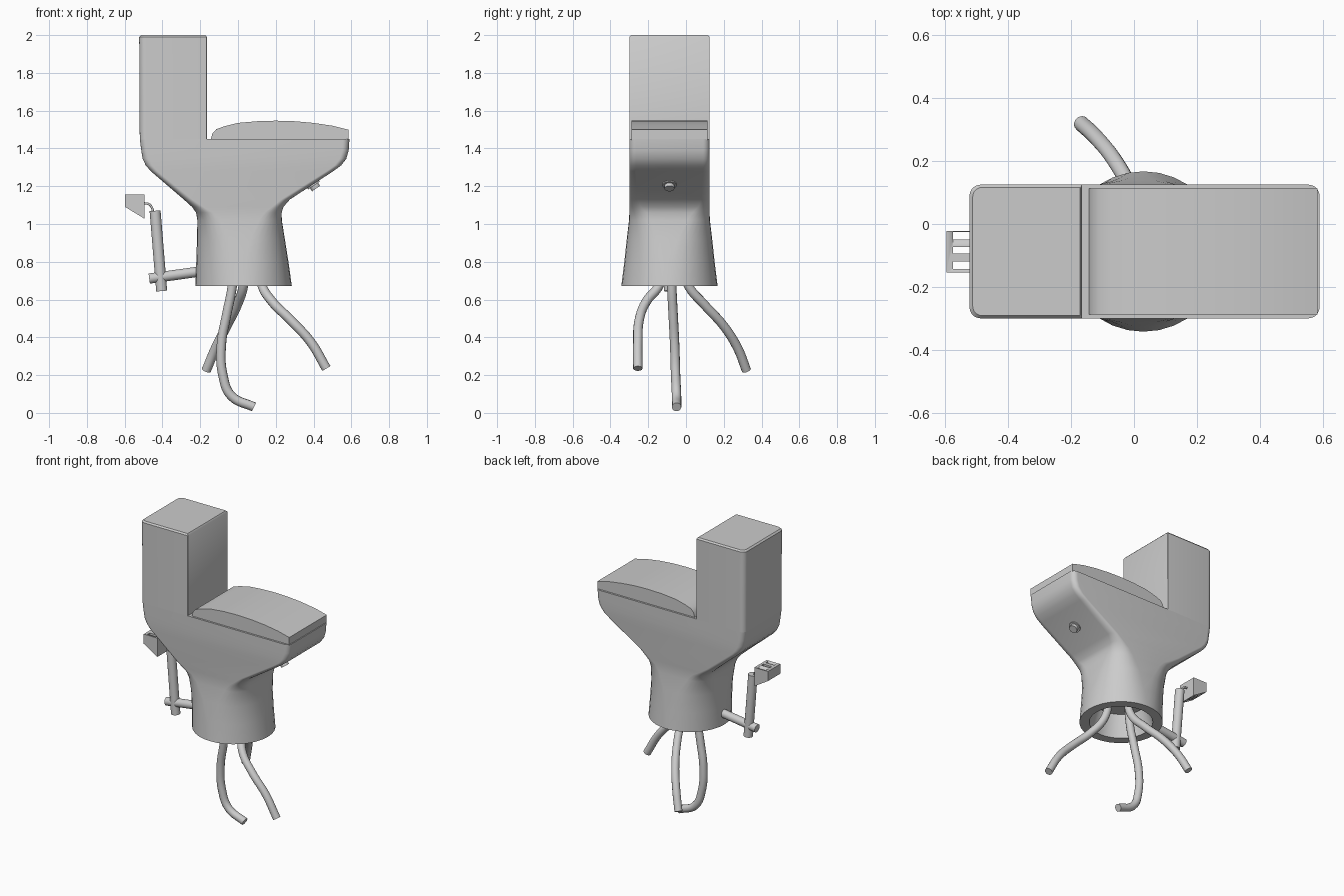
import bpy, bmesh, math
from mathutils import Vector

if "Cube" in bpy.data.objects:
    bpy.data.objects.remove(bpy.data.objects["Cube"])

CY = -0.0875          # mid-plane of the body
grey = bpy.data.materials.new("plain grey")
grey.diffuse_color = (0.6, 0.6, 0.6, 1)
grey.use_nodes = True
grey.node_tree.nodes["Principled BSDF"].inputs["Base Color"].default_value = grey.diffuse_color


def finish(obj, angle=35):
    obj.data.materials.clear()
    obj.data.materials.append(grey)
    bpy.ops.object.select_all(action='DESELECT')
    obj.select_set(True)
    bpy.context.view_layer.objects.active = obj
    bpy.ops.object.shade_smooth_by_angle(angle=math.radians(angle))
    return obj


def from_bmesh(name, bm, angle=35):
    bmesh.ops.recalc_face_normals(bm, faces=bm.faces[:])
    me = bpy.data.meshes.new(name)
    bm.to_mesh(me)
    bm.free()
    obj = bpy.data.objects.new(name, me)
    bpy.context.collection.objects.link(obj)
    return finish(obj, angle)


def ring(z, x0, x1, hy, r_back, r_front, n=8):
    """Rounded rectangle with separate back (-x) and front (+x) corner radii."""
    pts = []
    corners = [(x1, 1, r_front, 0), (x0, 1, r_back, 90),
               (x0, -1, r_back, 180), (x1, -1, r_front, 270)]
    for x, sy, r, start in corners:
        cx = x - r if x == x1 else x + r
        cy = CY + sy * (hy - r)
        for i in range(n + 1):
            a = math.radians(start + 90 * i / n)
            pts.append((cx + r * math.cos(a), cy + r * math.sin(a), z))
    return pts


def loft(name, rings, angle=35):
    bm = bmesh.new()
    rows = [[bm.verts.new(p) for p in r] for r in rings]
    n = len(rows[0])
    for a, b in zip(rows, rows[1:]):
        for i in range(n):
            j = (i + 1) % n
            bm.faces.new((a[i], a[j], b[j], b[i]))
    bm.faces.new(rows[0][::-1])
    bm.faces.new(rows[-1])
    bmesh.ops.remove_doubles(bm, verts=bm.verts[:], dist=1e-5)
    return from_bmesh(name, bm, angle)


def extrude_xz(name, pts, y0, y1, angle=35):
    bm = bmesh.new()
    f = bm.faces.new([bm.verts.new((x, y0, z)) for x, z in pts])
    ext = bmesh.ops.extrude_face_region(bm, geom=[f])
    vs = [v for v in ext["geom"] if isinstance(v, bmesh.types.BMVert)]
    bmesh.ops.translate(bm, verts=vs, vec=(0, y1 - y0, 0))
    return from_bmesh(name, bm, angle)


def rod(name, a, b, r, sides=24):
    a, b = Vector(a), Vector(b)
    bpy.ops.mesh.primitive_cylinder_add(vertices=sides, radius=r, depth=(b - a).length,
                                        location=(a + b) / 2)
    obj = bpy.context.object
    obj.name = name
    obj.rotation_euler = (b - a).to_track_quat('Z', 'Y').to_euler()
    return finish(obj)


def hose(name, pts, r):
    cu = bpy.data.curves.new(name, 'CURVE')
    cu.dimensions = '3D'
    cu.bevel_depth = r
    cu.bevel_resolution = 4
    cu.use_fill_caps = True
    cu.resolution_u = 8
    sp = cu.splines.new('BEZIER')
    sp.bezier_points.add(len(pts) - 1)
    for bp, p in zip(sp.bezier_points, pts):
        bp.co = p
        bp.handle_left_type = bp.handle_right_type = 'AUTO'
    obj = bpy.data.objects.new(name, cu)
    bpy.context.collection.objects.link(obj)
    bpy.ops.object.select_all(action='DESELECT')
    obj.select_set(True)
    bpy.context.view_layer.objects.active = obj
    bpy.ops.object.convert(target='MESH')
    return finish(bpy.context.object)


# bowl body: hollow round foot that lofts into a wide box
sections = [
    (0.82, -0.13, 0.19, 0.16, 0.16),       # ceiling of the recess
    (0.672, -0.165, 0.225, 0.195, 0.195),  # inner rim
    (0.672, -0.225, 0.285, 0.255, 0.255),  # outer rim
    (0.80, -0.221, 0.267, 0.239, 0.22),
    (0.92, -0.217, 0.248, 0.226, 0.18),
    (1.02, -0.215, 0.232, 0.214, 0.12),
    (1.06, -0.222, 0.231, 0.2125, 0.09),
    (1.09, -0.243, 0.24, 0.2125, 0.06),
    (1.13, -0.287, 0.275, 0.2125, 0.045),
    (1.28, -0.462, 0.505, 0.2125, 0.035),
    (1.31, -0.488, 0.546, 0.2125, 0.035),
    (1.345, -0.505, 0.573, 0.2125, 0.035),
    (1.39, -0.512, 0.586, 0.2125, 0.035),
    (1.45, -0.52, 0.59, 0.2125, 0.035),
]
loft("bowl_body", [ring(z, x0, x1, hy, r, r) for z, x0, x1, hy, r in sections])

# tank: rounded back corners, square front corners
loft("tank", [ring(1.448, -0.52, -0.165, 0.2125, 0.035, 0.002),
              ring(1.99, -0.523, -0.165, 0.2125, 0.035, 0.002),
              ring(2.0, -0.513, -0.172, 0.204, 0.03, 0.002)])

# domed lid
lid = [(-0.145, 1.445), (-0.135, 1.48), (-0.115, 1.502), (-0.07, 1.518)]
lid += [(x, 1.547 - 0.3 * (x - 0.2) ** 2) for x in [0.0, 0.1, 0.2, 0.3, 0.4, 0.5]]
lid += [(0.584, 1.499), (0.584, 1.445)]
extrude_xz("lid", lid, CY - 0.2, CY + 0.2)

# knob under the front overhang
out = Vector((0.56, 0, -0.83))
base = Vector((0.39, CY, 1.222))
rod("knob_collar", base - out * 0.03, base + out * 0.022, 0.037)
rod("knob_tip", base, base + out * 0.042, 0.026)

# side bar and lever
rod("side_bar", (-0.19, CY, 0.75), (-0.47, CY, 0.711), 0.027)
rod("lever", (-0.439, CY, 1.07), (-0.404, CY, 0.645), 0.029)
hose("lever_wire", [(-0.45, CY, 1.05), (-0.455, CY, 1.085),
                    (-0.472, CY, 1.105), (-0.5, CY, 1.11)], 0.006)

# slotted box on the lever
box = extrude_xz("slotted_box", [(-0.597, 1.155), (-0.495, 1.155),
                                 (-0.495, 1.028), (-0.597, 1.09)], CY - 0.066, CY + 0.066)
for i, (y0, y1) in enumerate([(-0.05, -0.026), (-0.094, -0.073), (-0.143, -0.119)]):
    cutter = extrude_xz("slot_cutter_%d" % i, [(-0.576, 0.9), (-0.512, 0.9),
                                               (-0.512, 1.3), (-0.576, 1.3)], y0, y1)
    mod = box.modifiers.new("slot", 'BOOLEAN')
    mod.object = cutter
    mod.operation = 'DIFFERENCE'
    mod.solver = 'EXACT'
    bpy.context.view_layer.objects.active = box
    bpy.ops.object.modifier_apply(modifier=mod.name)
    bpy.data.objects.remove(cutter)

# three hoses hanging out of the foot
hose("front_hose", [(0.10, -0.11, 0.83), (0.125, -0.14, 0.68), (0.18, -0.21, 0.59),
                    (0.28, -0.248, 0.49), (0.385, -0.255, 0.375), (0.468, -0.255, 0.235)], 0.025)
hose("back_hose", [(0.04, -0.02, 0.83), (0.03, 0.01, 0.68), (-0.005, 0.10, 0.57),
                   (-0.06, 0.20, 0.46), (-0.12, 0.275, 0.34), (-0.168, 0.32, 0.225)], 0.025)
hose("middle_hose", [(-0.02, -0.08, 0.83), (-0.032, -0.075, 0.66), (-0.06, -0.068, 0.52),
                     (-0.088, -0.06, 0.36), (-0.08, -0.055, 0.2), (-0.035, -0.05, 0.09),
                     (0.085, -0.05, 0.031)], 0.025)
